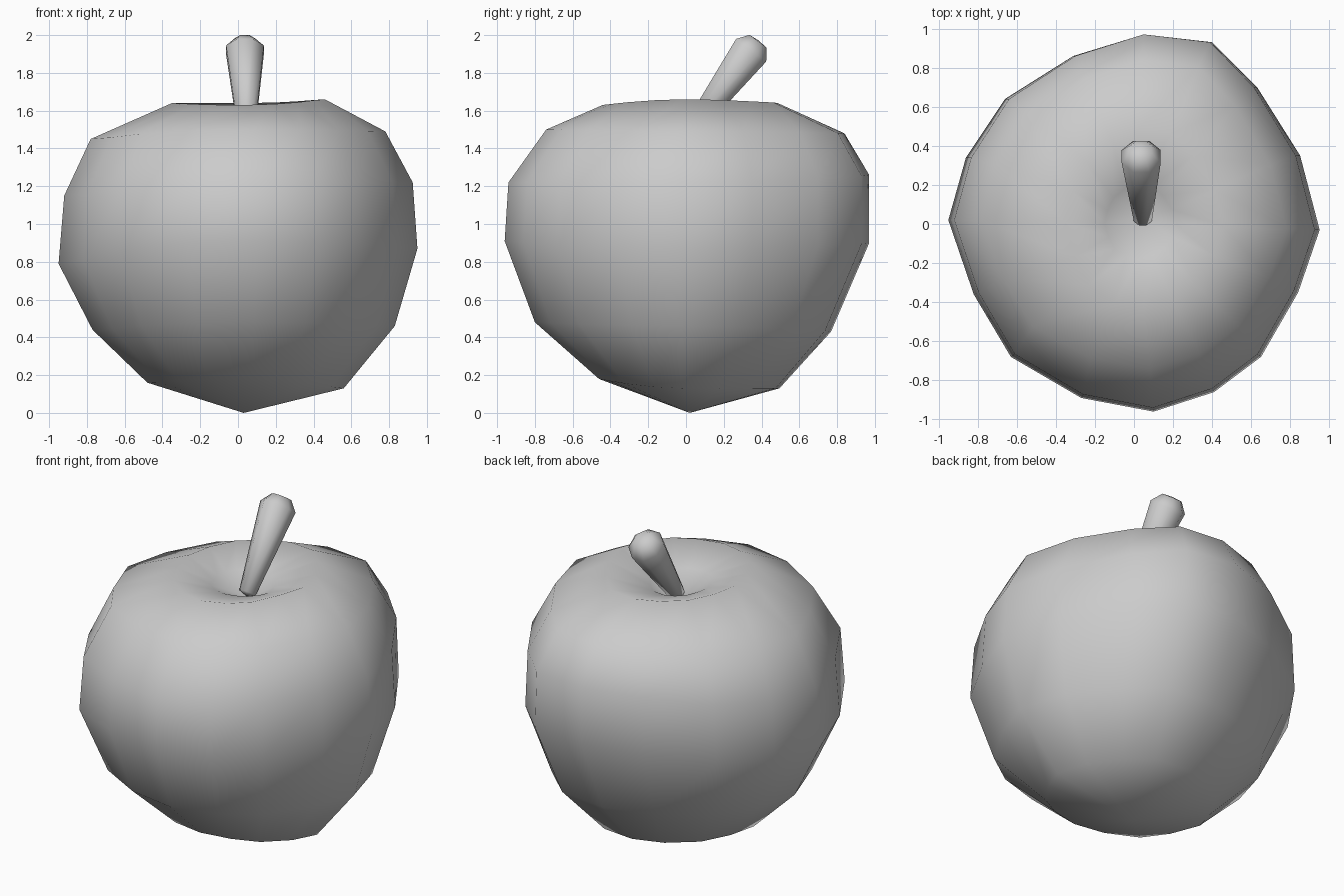
import bpy, math
from mathutils import Vector

if "Cube" in bpy.data.objects:
    bpy.data.objects.remove(bpy.data.objects["Cube"])


def make_mesh(name, rings, start, end):
    """Skin a stack of equal-sized rings, closed to a point at each end."""
    n = len(rings[0])
    verts = [v for ring in rings for v in ring] + [start, end]
    a, b = len(verts) - 2, len(verts) - 1
    last = (len(rings) - 1) * n
    faces = []
    for i in range(n):
        j = (i + 1) % n
        faces.append((a, j, i))
        faces.append((b, last + i, last + j))
        for r in range(len(rings) - 1):
            faces.append((r * n + i, r * n + j, (r + 1) * n + j, (r + 1) * n + i))
    mesh = bpy.data.meshes.new(name)
    mesh.from_pydata([tuple(v) for v in verts], [], faces)
    mesh.shade_smooth()
    obj = bpy.data.objects.new(name, mesh)
    bpy.context.collection.objects.link(obj)
    return obj


# Slightly uneven outline of the fruit seen from above
outline = [(.95, -.03), (.85, .35), (.63, .70), (.40, .93), (.05, .97), (-.31, .86),
           (-.66, .64), (-.86, .34), (-.95, .02), (-.82, -.36), (-.63, -.68),
           (-.27, -.89), (.10, -.96), (.41, -.86), (.65, -.68), (.84, -.35)]

# (reach, height) of each ring on the right, left, back and front
profile = [
    ((.56, .13), (.48, .16), (.49, .13), (.46, .18)),
    ((.83, .46), (.77, .44), (.76, .43), (.80, .48)),
    ((.95, .87), (.95, .79), (.96, .90), (.96, .91)),
    ((.925, 1.22), (.92, 1.15), (.96, 1.26), (.94, 1.22)),
    ((.78, 1.49), (.78, 1.45), (.83, 1.48), (.74, 1.50)),
    ((.46, 1.66), (.35, 1.64), (.48, 1.64), (.44, 1.63)),
    ((.22, 1.56), (.15, 1.57), (.20, 1.56), (.18, 1.57)),
]


def body_ring(row):
    right, left, back, front = row
    ring = []
    for x, y in outline:
        sx, sy = (right if x > 0 else left), (back if y > 0 else front)
        w = x * x / (x * x + y * y)
        ring.append((x * sx[0] / .95, y * sy[0] / .96, sx[1] * w + sy[1] * (1 - w)))
    return ring


# Apple body with a dimple at the top
make_mesh("apple_body", [body_ring(r) for r in profile], (.03, .02, 0), (.05, .04, 1.47))

# Leaning stem, widening upward to a blunt tip
base, top = Vector((.045, .03, 1.5)), Vector((.037, .345, 1.92))
axis = (top - base).normalized()
side = Vector((1, 0, 0))
up = axis.cross(side).normalized()


def stem_ring(centre, radius, sides=8):
    angles = [2 * math.pi * (i + .5) / sides for i in range(sides)]
    return [centre + radius * (math.cos(t) * side + math.sin(t) * up) for t in angles]


cap = top + axis * .06
make_mesh("stem", [stem_ring(base, .05), stem_ring(top, .108), stem_ring(cap, .06)],
          base - axis * .02, cap + axis * .005)
